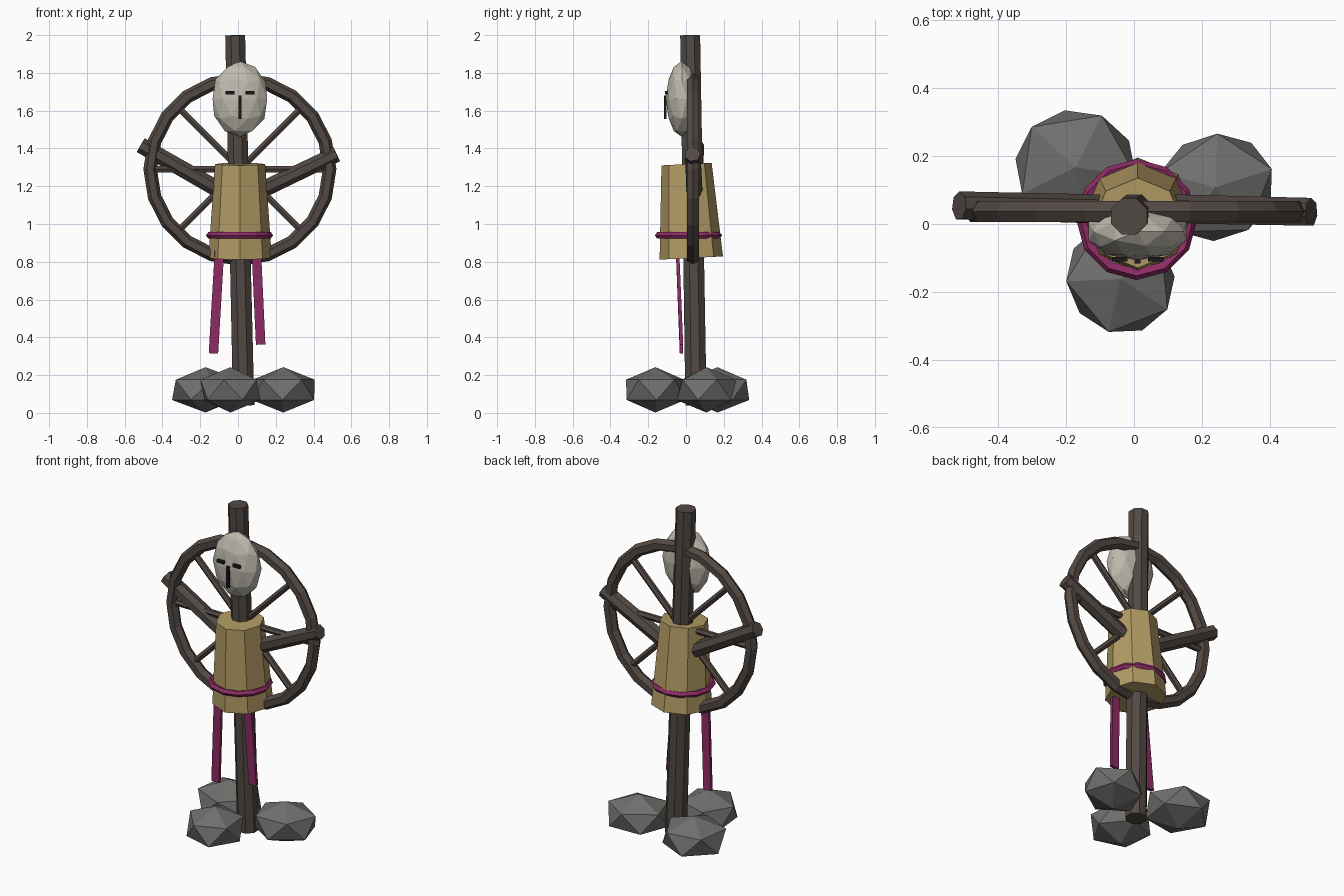
import bpy, math
from mathutils import Vector, Matrix

if "Cube" in bpy.data.objects:
    bpy.data.objects.remove(bpy.data.objects["Cube"])


def material(name, rgb):
    m = bpy.data.materials.new(name)
    m.diffuse_color = (*rgb, 1)
    m.use_nodes = True
    m.node_tree.nodes["Principled BSDF"].inputs["Base Color"].default_value = m.diffuse_color
    return m


WOOD = material("dark_wood", (0.085, 0.066, 0.056))
STRAW = material("straw", (0.45, 0.33, 0.13))
CLOTH = material("magenta_cloth", (0.27, 0.025, 0.13))
BONE = material("bone", (0.52, 0.49, 0.42))
STONE = material("stone", (0.16, 0.16, 0.155))
BLACK = material("black", (0.01, 0.01, 0.012))


def finish(name, mat):
    ob = bpy.context.object
    ob.name = ob.data.name = name
    ob.data.materials.append(mat)
    return ob


def rod(name, a, b, r1, r2, sides, mat, spin=0.0):
    """Tapered prism from a to b."""
    a, b = Vector(a), Vector(b)
    d = b - a
    bpy.ops.mesh.primitive_cone_add(vertices=sides, radius1=r1, radius2=r2, depth=d.length)
    ob = finish(name, mat)
    tilt = Vector((0, 0, 1)).rotation_difference(d.normalized()).to_matrix().to_4x4()
    ob.matrix_world = Matrix.Translation((a + b) / 2) @ tilt @ Matrix.Rotation(spin, 4, 'Z')
    return ob


def box(name, loc, size, mat, rot=(0, 0, 0)):
    bpy.ops.mesh.primitive_cube_add(size=1, location=loc, rotation=rot)
    bpy.context.object.scale = size
    return finish(name, mat)


def ball(name, loc, radii, level, mat, yaw=0.0):
    bpy.ops.mesh.primitive_ico_sphere_add(subdivisions=level, radius=1, location=loc,
                                          rotation=(0, 0, math.radians(yaw)))
    bpy.context.object.scale = radii
    return finish(name, mat)


def ring(name, loc, major, minor, segs, sides, mat, rot=(0, 0, 0)):
    bpy.ops.mesh.primitive_torus_add(location=loc, rotation=rot, major_radius=major,
                                     minor_radius=minor, major_segments=segs, minor_segments=sides)
    return finish(name, mat)


# leaning post
rod("post", (0.03, 0.053, 0.04), (-0.015, 0.022, 1.999), 0.061, 0.057, 8, WOOD, math.pi / 8)

# wheel with four full-width spokes
hub = Vector((0.01, 0.037, 1.29))
ring("wheel_rim", hub, 0.475, 0.036, 20, 6, WOOD, (math.pi / 2, 0, 0))
for i in range(4):
    a = i * math.pi / 4
    reach = Vector((math.cos(a), 0, math.sin(a))) * 0.465
    rod(f"wheel_spoke_{i + 1}", hub - reach, hub + reach, 0.019, 0.019, 6, WOOD)

# branch arms
rod("left_arm", (0.0, 0.04, 1.123), (-0.515, 0.053, 1.417), 0.045, 0.043, 7, WOOD)
rod("right_arm", (0.0, 0.045, 1.12), (0.522, 0.034, 1.37), 0.045, 0.043, 7, WOOD)

# tunic, belt and hanging ribbons
rod("tunic", (0.011, 0.028, 0.82), (0.011, 0.003, 1.317), 0.168, 0.133, 8, STRAW)
ring("belt", (0.008, 0.013, 0.94), 0.16, 0.018, 12, 5, CLOTH)
for name, x0, x1, z1 in (("left_ribbon", -0.098, -0.13, 0.315), ("right_ribbon", 0.097, 0.12, 0.362)):
    top, low = Vector((x0, -0.045, 0.86)), Vector((x1, -0.024, z1))
    d = top - low
    rot = (math.atan2(-d.y, d.z), math.atan2(d.x, d.z), 0)
    box(name, (top + low) / 2, (0.05, 0.018, d.length), CLOTH, rot)

# masked head
ball("head", (0.01, -0.022, 1.662), (0.152, 0.085, 0.2), 2, BONE)
box("left_eye", (-0.042, -0.104, 1.695), (0.046, 0.014, 0.018), BLACK)
box("right_eye", (0.064, -0.104, 1.695), (0.046, 0.014, 0.018), BLACK)
box("nose", (0.01, -0.109, 1.618), (0.017, 0.014, 0.126), BLACK)

# base stones
for i, (x, y, rx, ry, yaw) in enumerate(((-0.172, 0.167, 0.2, 0.19, -8),
                                         (0.24, 0.108, 0.195, 0.175, 18),
                                         (-0.04, -0.162, 0.175, 0.185, 40))):
    ball(f"base_stone_{i + 1}", (x, y, 0.122), (rx, ry, 0.12), 1, STONE, yaw)
